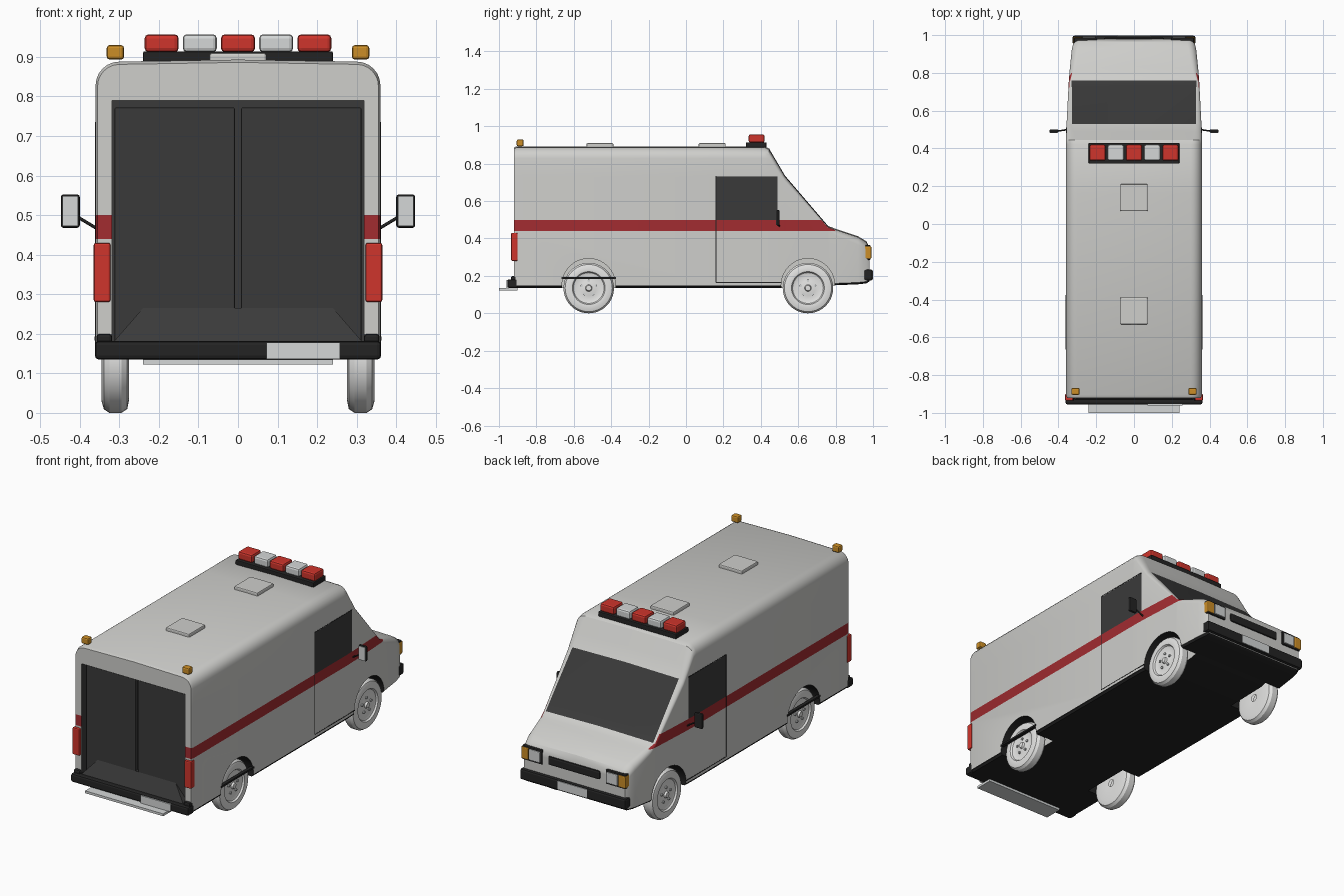
import bpy, bmesh, math
from mathutils import Vector, Matrix

cube = bpy.data.objects.get("Cube")
if cube:
    bpy.data.objects.remove(cube)


def material(name, r, g, b):
    m = bpy.data.materials.new(name)
    m.use_nodes = True
    m.diffuse_color = (r, g, b, 1)
    bsdf = next(n for n in m.node_tree.nodes if n.type == 'BSDF_PRINCIPLED')
    bsdf.inputs["Base Color"].default_value = (r, g, b, 1)
    bsdf.inputs["Roughness"].default_value = 0.6
    return m


PAINT = material("body_paint", .62, .62, .60)
BLACK = material("black_trim", .017, .017, .017)
DARK = material("dark_glass", .042, .042, .042)
STRIPE = material("stripe_red", .36, .025, .03)
RED = material("lamp_red", .62, .035, .025)
AMBER = material("lamp_amber", .6, .27, .02)
LENS = material("lamp_white", .66, .68, .68)
WHITE = material("wheel_white", .78, .78, .77)
BODY_MATS = [PAINT, BLACK, DARK, STRIPE]


def finish(name, bm, mats, smooth=True):
    bmesh.ops.recalc_face_normals(bm, faces=bm.faces[:])
    me = bpy.data.meshes.new(name)
    bm.to_mesh(me)
    bm.free()
    for m in mats:
        me.materials.append(m)
    ob = bpy.data.objects.new(name, me)
    bpy.context.collection.objects.link(ob)
    if smooth:
        shade(ob)
    return ob


def shade(ob):
    bpy.ops.object.select_all(action='DESELECT')
    ob.select_set(True)
    bpy.context.view_layer.objects.active = ob
    bpy.ops.object.shade_smooth_by_angle(angle=math.radians(32))


def box(name, x, y, z, mat, bevel=0, edit=None):
    """Box from three (low, high) ranges."""
    bm = bmesh.new()
    bmesh.ops.create_cube(bm, size=1)
    for v in bm.verts:
        v.co = Vector([(a + b) / 2 + c * (b - a) for c, (a, b) in zip(v.co, (x, y, z))])
        if edit:
            edit(v.co)
    if bevel:
        bmesh.ops.bevel(bm, geom=bm.edges[:], offset=bevel, segments=2, affect='EDGES', profile=.5)
    return finish(name, bm, [mat], False)


def side(s, a, b):
    return tuple(sorted((s * a, s * b)))


def rod(name, p, q, radius, mat, segments=12):
    p, q = Vector(p), Vector(q)
    bm = bmesh.new()
    turn = (q - p).to_track_quat('Z', 'Y').to_matrix().to_4x4()
    bmesh.ops.create_cone(bm, cap_ends=True, segments=segments, radius1=radius, radius2=radius,
                          depth=(q - p).length, matrix=Matrix.Translation((p + q) / 2) @ turn)
    return finish(name, bm, [mat])


# Body shell: sections of (y, half width, bottom, top, corner radius)
SECTIONS = [(-.92, .355, .135, .886, .055), (-.905, .36, .135, .893, .06),
            (.42, .36, .135, .893, .06), (.445, .36, .135, .88, .05),
            (.53, .357, .135, .735, .03), (.76, .345, .14, .467, .015),
            (.8, .342, .15, .452, .03), (.92, .33, .155, .412, .04),
            (.965, .32, .16, .385, .04), (.98, .31, .17, .355, .03)]


def section(bm, y, w, low, top, r):
    crown = .005
    half = [(w - .01, low), (w, low + .01)]
    for i in range(7):
        a = math.pi / 2 * i / 6
        half.append((w - r + r * math.cos(a), top - crown - r + r * math.sin(a)))
    loop = half + [(0, top)] + [(-x, z) for x, z in reversed(half)]
    return [bm.verts.new((x, y, z)) for x, z in loop]


bm = bmesh.new()
rings = [section(bm, *s) for s in SECTIONS]
for a, b in zip(rings, rings[1:]):
    for i in range(len(a)):
        j = (i + 1) % len(a)
        bm.faces.new((a[i], a[j], b[j], b[i]))
bm.faces.new(rings[0])
bm.faces.new(rings[-1])
bmesh.ops.recalc_face_normals(bm, faces=bm.faces[:])
for axis, levels in (((0, 0, 1), (.15, .44, .5, .73)), ((0, 1, 0), (.16, .49))):
    for level in levels:
        bmesh.ops.bisect_plane(bm, geom=bm.verts[:] + bm.edges[:] + bm.faces[:],
                               plane_co=Vector(axis) * level, plane_no=axis)
for f in bm.faces:
    c, n = f.calc_center_median(), f.normal
    if c.z < .15 or n.z < -.5:
        f.material_index = 1
    elif .53 < c.y < .76 and n.z > .3 and abs(c.x) < .33 and n.y > .3 and abs(n.x) < .2:
        f.material_index = 2
    elif .44 < c.z < .5 and c.y < .8 and (abs(n.x) > .5 or n.y < -.5):
        f.material_index = 3
    elif .16 < c.y < .49 and .5 < c.z < .73 and abs(n.x) > .7:
        f.material_index = 2
body = finish("body_shell", bm, BODY_MATS, False)


# Cut wheel arches and the rear door opening
def cut(cutter, index_rule):
    cutter.data.materials.clear()
    for m in BODY_MATS:
        cutter.data.materials.append(m)
    for p in cutter.data.polygons:
        p.material_index = index_rule(p)
    cutter.hide_render = True
    mod = body.modifiers.new("cut", 'BOOLEAN')
    mod.operation, mod.solver, mod.object = 'DIFFERENCE', 'EXACT', cutter
    bpy.ops.object.select_all(action='DESELECT')
    body.select_set(True)
    bpy.context.view_layer.objects.active = body
    bpy.ops.object.modifier_apply(modifier=mod.name)
    bpy.data.objects.remove(cutter)


AXLES = (("rear", -.52), ("front", .652))
for s in (-1, 1):
    for _, y in AXLES:
        cut(rod("arch_cutter", (s * .24, y, .15), (s * .5, y, .15), .143, BLACK, 40),
            lambda p: 0 if abs(p.normal.x) > .9 else 1)
cut(box("door_cutter", (-.318, .318), (-1, -.87), (.18, .79), DARK), lambda p: 2)
shade(body)


# Rear doors, sloped sill, bumper, step and plate
def taper_sill(co):
    if co.z > .2:
        co.x *= .76
        co.y = max(co.y, -.89)


for s in (-1, 1):
    box("rear_door", side(s, .008, .312), (-.89, -.865), (.18, .772), DARK, .004)
    box("bumper_corner", side(s, .318, .358), (-.935, -.9), (.15, .2), BLACK, .008)
    box("tail_lamp", side(s, .322, .365), (-.935, -.9), (.28, .43), RED, .006)
    box("roof_beacon", side(s, .288, .332), (-.905, -.868), (.893, .93), AMBER, .008)
box("rear_sill", (-.316, .316), (-.93, -.868), (.178, .265), DARK, 0, taper_sill)
box("rear_bumper", (-.362, .362), (-.955, -.9), (.135, .182), BLACK, .01)
box("rear_plate", (.072, .258), (-.961, -.954), (.136, .178), LENS)
box("rear_step", (-.24, .24), (-1, -.9), (.122, .135), LENS)

# Nose: bumper, plate, grille and lamps
box("front_bumper", (-.325, .325), (.95, .997), (.175, .235), BLACK, .01)
box("front_plate", (-.09, .09), (.996, 1), (.182, .23), LENS)
box("grille", (-.16, .16), (.96, .988), (.295, .345), BLACK, .01)
for s in (-1, 1):
    box("headlamp_frame", side(s, .195, .318), (.95, .987), (.285, .365), BLACK, .006)
    box("headlamp", side(s, .205, .272), (.97, .993), (.295, .355), LENS, .004)
    box("turn_lamp", side(s, .276, .321), (.952, .991), (.292, .358), AMBER, .005)

# Roof light bar and hatches
box("light_bar_base", (-.24, .24), (.32, .43), (.887, .914), BLACK, .004)
for i in range(-2, 3):
    x = i * .0965
    box("light_bar_lamp", (x - .043, x + .043), (.335, .42), (.912, .957),
        LENS if i % 2 else RED, .01)
for y in (.14, -.46):
    box("roof_hatch", (-.072, .072), (y - .072, y + .072), (.885, .91), PAINT, .006)

# Mirrors, cab door seams and fender strips
for s in (-1, 1):
    box("mirror_housing", side(s, .4, .448), (.484, .5), (.468, .552), BLACK, .006)
    box("mirror_glass", side(s, .404, .444), (.481, .486), (.473, .547), LENS)
    rod("mirror_arm", (s * .35, .5, .462), (s * .405, .492, .495), .004, BLACK)
    box("door_seam_rear", side(s, .355, .361), (.158, .162), (.165, .735), BLACK)
    box("door_seam_low", side(s, .355, .361), (.16, .51), (.163, .167), BLACK)
    box("door_seam_top", side(s, .355, .361), (.16, .49), (.731, .735), BLACK)
    box("fender_strip", side(s, .345, .363), (-.665, -.375), (.183, .193), BLACK)

# Wheels: lathed (radius, offset from the centre plane) profile
PROFILE = [(.02, -.03), (.1, -.035), (.125, -.03), (.135, -.015), (.135, .015), (.126, .029),
           (.105, .035), (.088, .033), (.082, .024), (.06, .018), (.04, .022), (.018, .024),
           (.014, .034), (0, .035)]
for s in (-1, 1):
    for label, y in AXLES:
        bm = bmesh.new()
        pts = [bm.verts.new((s * (.31 + o), y, .135 + r)) for r, o in PROFILE]
        edges = [bm.edges.new(e) for e in zip(pts, pts[1:])]
        bmesh.ops.spin(bm, geom=pts + edges, cent=(0, y, .135), axis=(1, 0, 0),
                       angle=math.tau, steps=40, use_merge=True)
        bmesh.ops.remove_doubles(bm, verts=bm.verts[:], dist=.0002)
        finish(label + "_wheel", bm, [WHITE])
        for k in range(5):
            a = math.tau * k / 5 + math.pi / 2
            dy, dz = .04 * math.cos(a), .04 * math.sin(a)
            rod(label + "_wheel_bolt", (s * .325, y + dy, .135 + dz),
                (s * .339, y + dy, .135 + dz), .007, LENS, 8)
